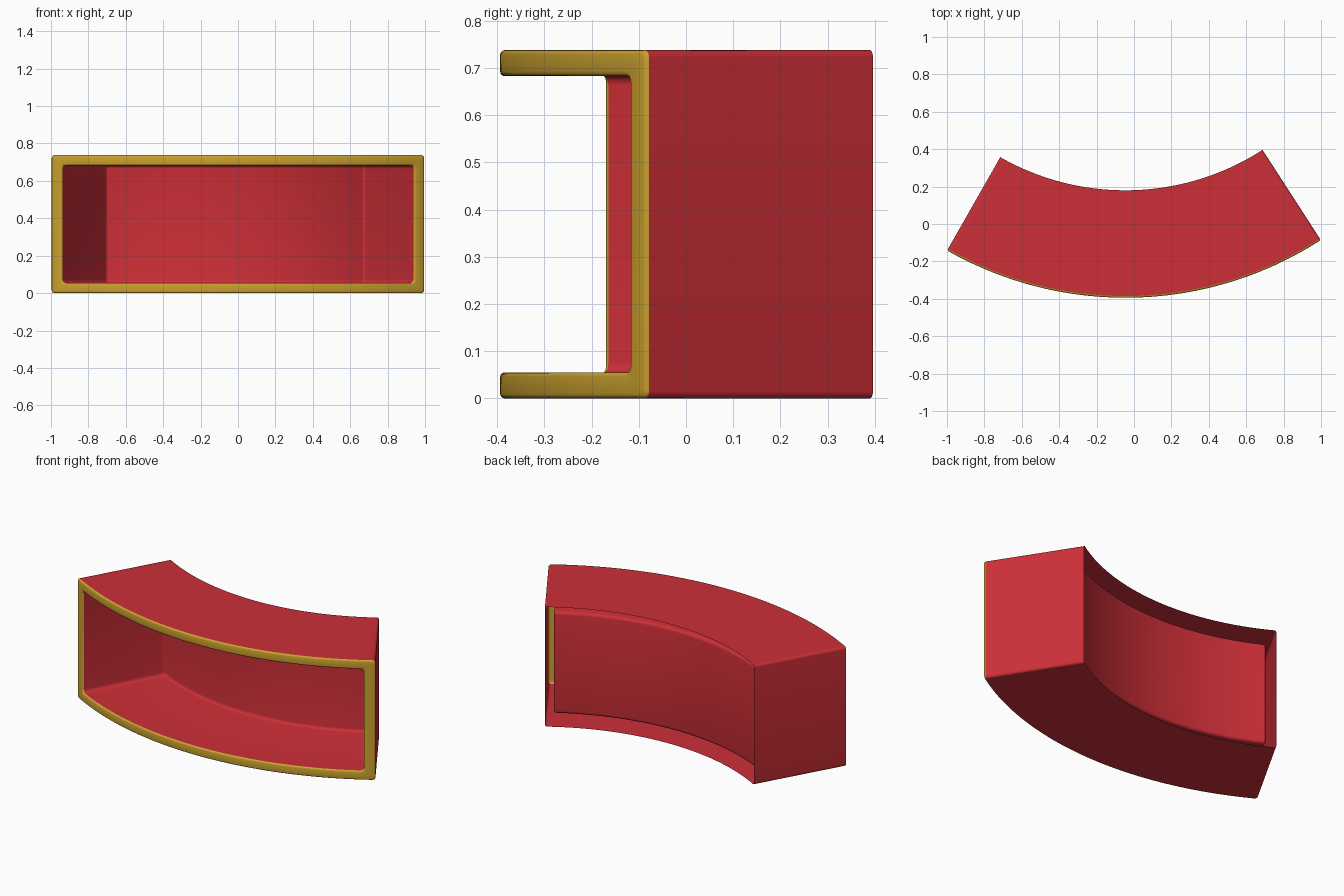
import bpy, bmesh, math

if "Cube" in bpy.data.objects:
    bpy.data.objects.remove(bpy.data.objects["Cube"])

# Overall sizes: a box bent around a centre point behind it
CX, CY = -0.046, 1.531
R_BACK, R_PANEL, R_FRONT = 1.351, 1.406, 1.925
A0, A1 = math.radians(-29.68), math.radians(32.87)
H = 0.738
WALL_Z, WALL_S = 0.055, 0.065      # wall thickness in height and along the arc
ROUND = 0.009                      # soft edge of the rim
STEPS, CORNER = 48, 5


def material(name, colour):
    m = bpy.data.materials.new(name)
    m.diffuse_color = (*colour, 1)
    m.use_nodes = True
    m.node_tree.nodes["Principled BSDF"].inputs["Base Color"].default_value = m.diffuse_color
    return m


red = material("red", (0.60, 0.028, 0.038))
gold = material("gold", (0.60, 0.36, 0.028))


def loop(ms, mz, c, r):
    """Rounded rectangle bent at radius r, inset by ms along the arc and mz in height."""
    s0, s1 = A0 * R_FRONT + ms, A1 * R_FRONT - ms
    low = []
    for i in range(CORNER + 1):
        a = math.pi / 2 * i / CORNER
        low.append((s0 + c - c * math.cos(a), mz + c - c * math.sin(a)))
    for i in range(1, STEPS):
        low.append((s0 + c + (s1 - s0 - 2 * c) * i / STEPS, mz))
    for i in range(CORNER + 1):
        a = math.pi / 2 * i / CORNER
        low.append((s1 - c + c * math.sin(a), mz + c - c * math.cos(a)))
    ring = low + [(s, H - z) for s, z in reversed(low)]
    return [(CX + r * math.sin(s / R_FRONT), CY - r * math.cos(s / R_FRONT), z)
            for s, z in ring]


def part(name, rings, mat, cap=False):
    """Skin a row of loops; cap closes the last loop with upright strips."""
    bm = bmesh.new()
    vs = [[bm.verts.new(p) for p in ring] for ring in rings]
    n = len(vs[0])
    for a, b in zip(vs, vs[1:]):
        for i in range(n):
            j = (i + 1) % n
            bm.faces.new((a[i], a[j], b[j], b[i]))
    if cap:
        e = vs[-1]
        for i in range(n // 2 - 1):
            bm.faces.new((e[i], e[i + 1], e[n - 2 - i], e[n - 1 - i]))
    me = bpy.data.meshes.new(name)
    bm.to_mesh(me)
    bm.free()
    me.materials.append(mat)
    ob = bpy.data.objects.new(name, me)
    bpy.context.collection.objects.link(ob)
    bpy.ops.object.select_all(action='DESELECT')
    ob.select_set(True)
    bpy.context.view_layer.objects.active = ob
    bpy.ops.object.shade_smooth_by_angle(angle=math.radians(35))
    return ob


# Outer shell: top, bottom and ends, left open at the back
part("outer_shell", [loop(0, 0, 0.016, R_BACK),
                     loop(0, 0, 0.016, R_FRONT - ROUND)], red)

# Gold front rim with softened edges
rim = []
for i in range(4):
    a = math.pi / 2 * i / 3
    k = ROUND * (1 - math.cos(a))
    rim.append(loop(k, k, 0.016, R_FRONT - ROUND + ROUND * math.sin(a)))
for i in range(4):
    a = math.pi / 2 * i / 3
    k = ROUND * (1 - math.sin(a))
    rim.append(loop(WALL_S - k, WALL_Z - k, 0.02, R_FRONT - ROUND + ROUND * math.cos(a)))
part("front_rim", rim, gold)

# Inner tray: cavity walls rounding into a curved back panel
F = 0.018
tray = [loop(WALL_S, WALL_Z, 0.02, R_FRONT - ROUND)]
for i in range(5):
    a = math.pi / 2 * i / 4
    k = F * (1 - math.cos(a))
    tray.append(loop(WALL_S + k, WALL_Z + k, 0.02 - k, R_PANEL + F * (1 - math.sin(a))))
part("inner_tray", tray, red, cap=True)
